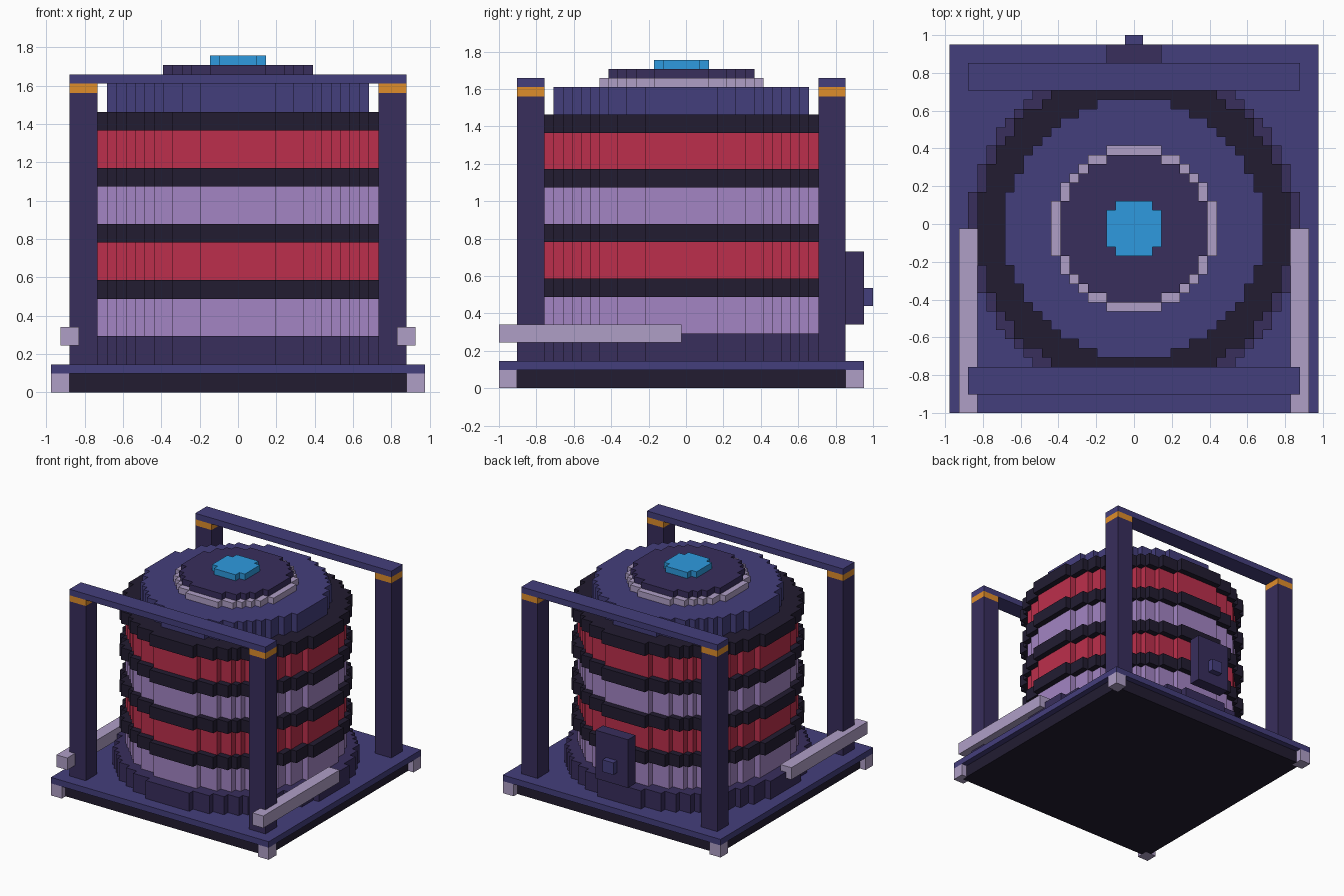
import bpy, bmesh, math

if "Cube" in bpy.data.objects:
    bpy.data.objects.remove(bpy.data.objects["Cube"])

V = 2 / 41                # one voxel
CY = -V / 2               # the body is centred half a voxel forward


def material(name, hex_code):
    rgb = [int(hex_code[i:i + 2], 16) / 255 for i in (0, 2, 4)]
    lin = [c / 12.92 if c <= 0.04045 else ((c + 0.055) / 1.055) ** 2.4 for c in rgb]
    m = bpy.data.materials.new(name)
    m.diffuse_color = (*lin, 1)
    m.use_nodes = True
    m.node_tree.nodes["Principled BSDF"].inputs["Base Color"].default_value = m.diffuse_color
    return m


INDIGO = material("indigo", "443E7C")
PURPLE = material("deep_purple", "382E5C")
DARK = material("near_black", "221C31")
RED = material("red", "BC2F4C")
LILAC = material("lilac", "A385C3")
PALE = material("pale_lilac", "AF9FC6")
ORANGE = material("orange", "DF8D2B")
BLUE = material("blue", "2E9ADF")


def prism(name, outline, z0, z1, mat):
    """Extrude an outline given in voxel units from z0 to z1."""
    bm = bmesh.new()
    face = bm.faces.new([bm.verts.new((x * V, y * V + CY, z0 * V)) for x, y in outline])
    top = bmesh.ops.extrude_face_region(bm, geom=[face])["geom"]
    bmesh.ops.translate(bm, vec=(0, 0, (z1 - z0) * V),
                        verts=[g for g in top if isinstance(g, bmesh.types.BMVert)])
    bmesh.ops.recalc_face_normals(bm, faces=bm.faces)
    me = bpy.data.meshes.new(name)
    bm.to_mesh(me)
    bm.free()
    me.materials.append(mat)
    ob = bpy.data.objects.new(name, me)
    bpy.context.collection.objects.link(ob)
    return ob


def box(name, x0, x1, y0, y1, z0, z1, mat):
    return prism(name, [(x0, y0), (x1, y0), (x1, y1), (x0, y1)], z0, z1, mat)


def disc(name, r, z0, z1, mat):
    """Cylinder with a stepped, voxel-style circular outline."""
    width = [math.floor(math.sqrt(r * r - (j + 0.5) ** 2) + 0.5) for j in range(-r, r)]
    right = [(width[0], -r)]
    for k in range(1, 2 * r):
        if width[k] != width[k - 1]:
            right += [(width[k - 1], k - r), (width[k], k - r)]
    right.append((width[-1], r))
    return prism(name, right + [(-x, y) for x, y in reversed(right)], z0, z1, mat)


# Base slab and overhanging plate
box("base_slab", -19, 19, -19, 19, 0, 2, DARK)
box("base_plate", -20, 20, -20, 20, 2, 3, INDIGO)

# Drum: foot ring, then alternating bands and dark hoops
disc("drum_foot", 18, 3, 6, PURPLE)
for i in range(4):
    z = 6 + 6 * i
    disc(f"drum_band_{i + 1}", 16, z, z + 4, RED if i % 2 else LILAC)
    disc(f"drum_hoop_{i + 1}", 17, z + 4, z + 6, DARK)

# Stacked lid
disc("lid", 14, 30, 33, INDIGO)
disc("lid_ring", 9, 33, 34, PALE)
disc("lid_disc", 8, 34, 35, PURPLE)
disc("lid_light", 3, 35, 36, BLUE)

# Corner feet, posts, caps, and the cross rails front and back
for sy, row in ((-1, "front"), (1, "back")):
    for sx, side in ((-1, "left"), (1, "right")):
        tag = f"{row}_{side}"
        post = (*sorted((15 * sx, 18 * sx)), *sorted((15 * sy, 18 * sy)))
        foot = (*sorted((18 * sx, 20 * sx)), *sorted((18 * sy, 20 * sy)))
        box(f"foot_{tag}", *foot, 0, 2, PALE)
        box(f"post_{tag}", *post, 3, 32, PURPLE)
        box(f"post_cap_{tag}", *post, 32, 33, ORANGE)
    box(f"cross_rail_{row}", -18, 18, *sorted((15 * sy, 18 * sy)), 33, 34, INDIGO)

# Side handles along the front half
for sx, side in ((-1, "left"), (1, "right")):
    box(f"handle_{side}", *sorted((17 * sx, 19 * sx)), -20, 0, 5, 7, PALE)

# Control box and knob at the back
box("control_box", -3, 3, 18, 20, 7, 15, PURPLE)
box("control_knob", -1, 1, 20, 21, 9, 11, INDIGO)
